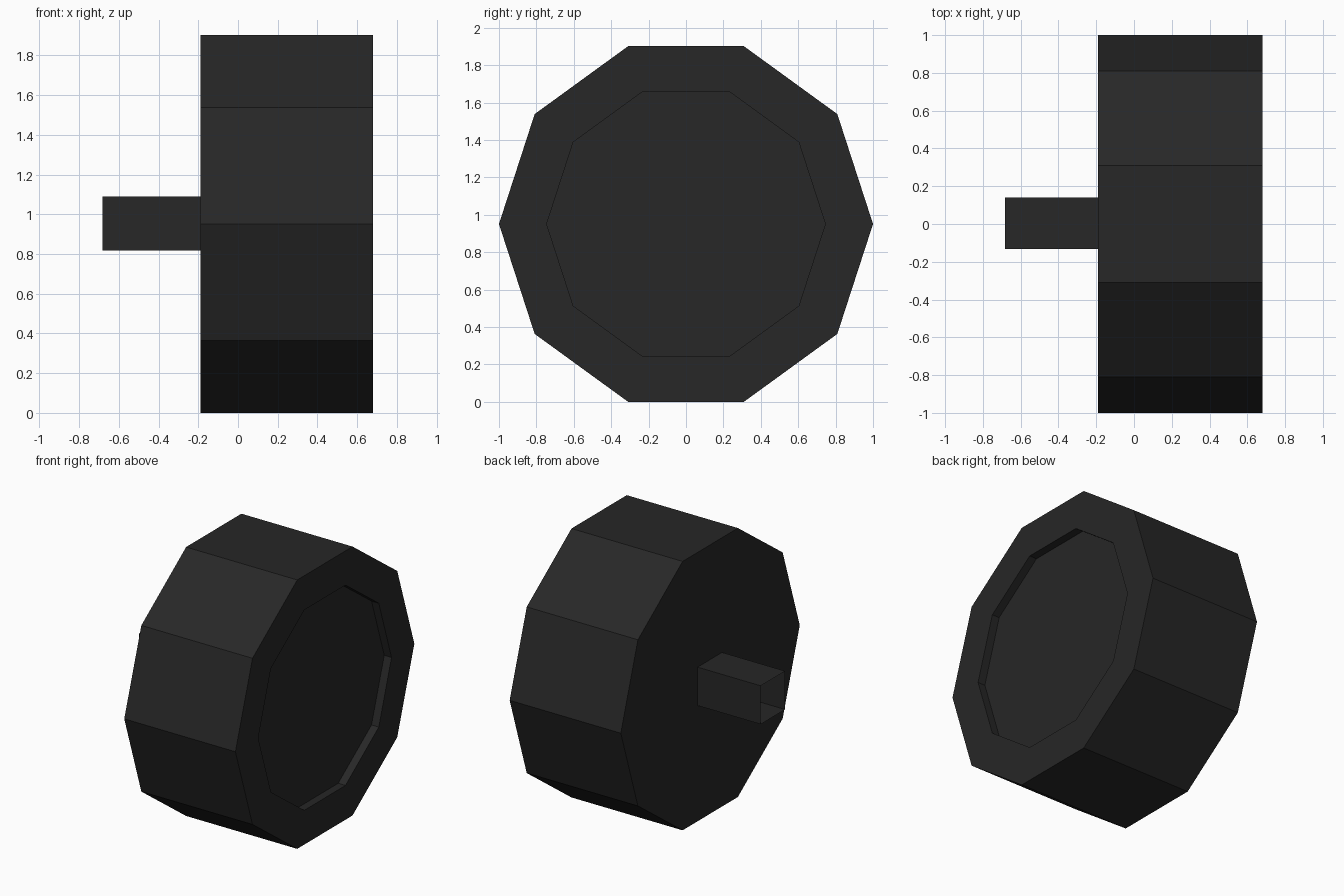
import bpy, bmesh, math

if "Cube" in bpy.data.objects:
    bpy.data.objects.remove(bpy.data.objects["Cube"])

rubber = bpy.data.materials.new("dark_rubber")
rubber.diffuse_color = (0.02, 0.02, 0.02, 1)
rubber.use_nodes = True
rubber.node_tree.nodes["Principled BSDF"].inputs["Base Color"].default_value = rubber.diffuse_color

SIDES, CZ = 10, 0.951
X_BACK, X_FRONT, RECESS = -0.19, 0.68, 0.057


def finish(bm, name):
    bmesh.ops.recalc_face_normals(bm, faces=bm.faces)
    mesh = bpy.data.meshes.new(name)
    bm.to_mesh(mesh)
    bm.free()
    mesh.materials.append(rubber)
    obj = bpy.data.objects.new(name, mesh)
    bpy.context.collection.objects.link(obj)
    return obj


def ring(bm, x, r):
    return [bm.verts.new((x, r * math.cos(2 * math.pi * i / SIDES),
                          CZ + r * math.sin(2 * math.pi * i / SIDES)))
            for i in range(SIDES)]


def bridge(bm, a, b):
    n = len(a)
    for i in range(n):
        j = (i + 1) % n
        bm.faces.new((a[i], a[j], b[j], b[i]))


# Ten-sided wheel with a shallow recess in its outer face
bm = bmesh.new()
profile = [(X_BACK, 1.0), (X_FRONT, 1.0), (X_FRONT, 0.745), (X_FRONT - RECESS, 0.745)]
rings = [ring(bm, x, r) for x, r in profile]
for a, b in zip(rings, rings[1:]):
    bridge(bm, a, b)
bm.faces.new(rings[0])
bm.faces.new(rings[-1])
finish(bm, "wheel")

# Square axle stub, open at its free end
bm = bmesh.new()
corners = [(-0.132, 0.818), (0.141, 0.818), (0.141, 1.09), (-0.132, 1.09)]
ends = [[bm.verts.new((x, y, z)) for y, z in corners] for x in (-0.683, X_BACK)]
bridge(bm, *ends)
axle = finish(bm, "axle")
# Make the tube walls face outward
bm = bmesh.new()
bm.from_mesh(axle.data)
for f in bm.faces:
    c = f.calc_center_median()
    if f.normal.y * (c.y - 0.0045) + f.normal.z * (c.z - 0.954) < 0:
        f.normal_flip()
bm.to_mesh(axle.data)
bm.free()
